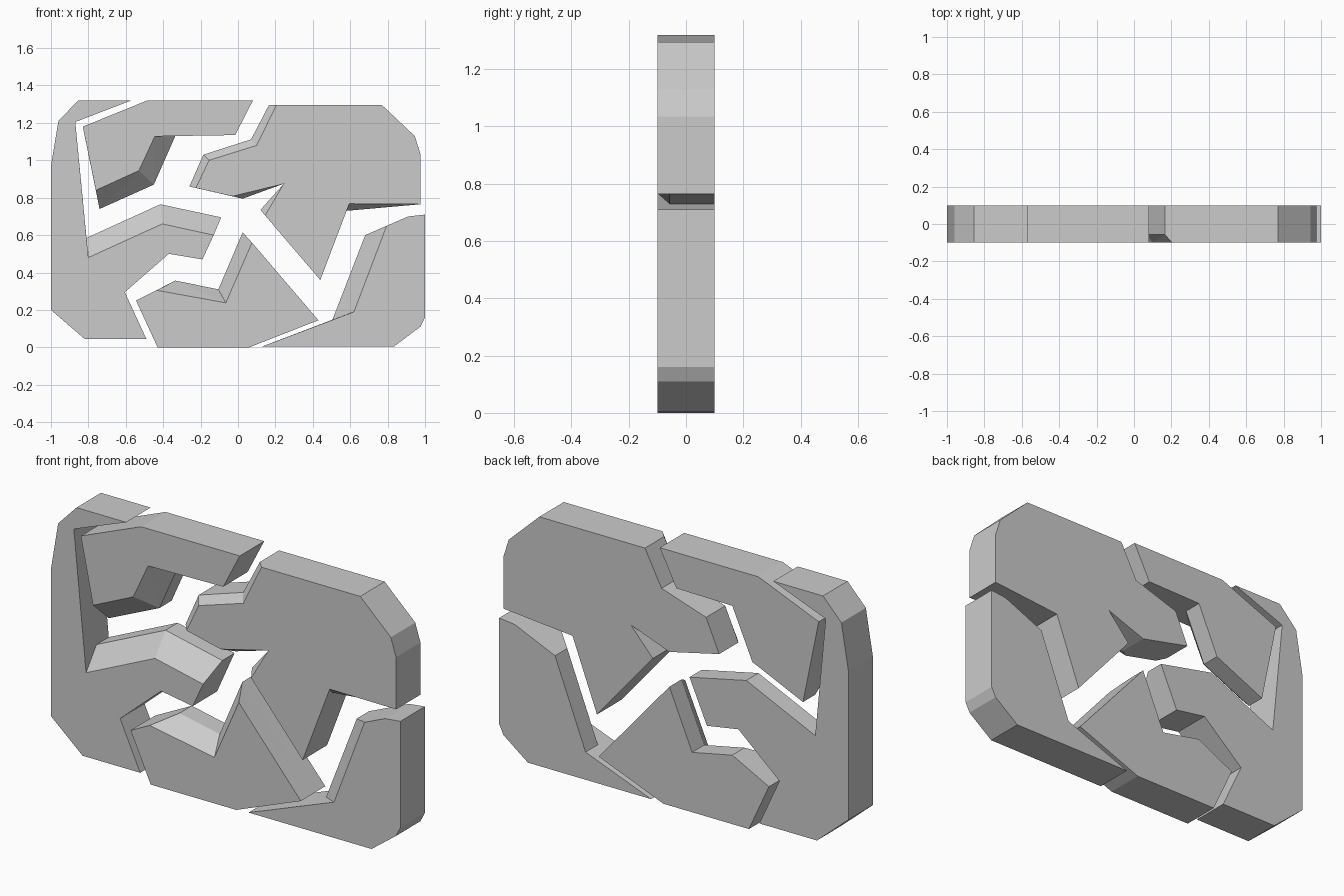
import bpy
import bmesh

BACK, FRONT = 0.1, -0.1


def slab(name, outline, cut, mid):
    """Prism from mid to the back; front corners listed in cut are pulled in to form chamfers."""
    bm = bmesh.new()
    front = [cut.get(i, p) for i, p in enumerate(outline)]
    rings = [[bm.verts.new((x, y, z)) for x, z in pts]
             for y, pts in ((FRONT, front), (mid, outline), (BACK, outline))]
    n = len(outline)
    bm.faces.new(rings[0])
    bm.faces.new(rings[2][::-1])
    for a, b in zip(rings, rings[1:]):
        for i in range(n):
            j = (i + 1) % n
            bm.faces.new((a[i], b[i], b[j], a[j]))
    bmesh.ops.recalc_face_normals(bm, faces=bm.faces[:])
    bmesh.ops.triangulate(bm, faces=[f for f in bm.faces if len(f.verts) > 3])
    mesh = bpy.data.meshes.new(name)
    bm.to_mesh(mesh)
    bm.free()
    obj = bpy.data.objects.new(name, mesh)
    bpy.context.collection.objects.link(obj)
    return obj


# Left shard with the arm reaching to the middle
slab("left_shard",
     [(-0.57, 1.32), (-0.855, 1.32), (-0.96, 1.21), (-1, 0.97), (-1, 0.20),
      (-0.82, 0.045), (-0.49, 0.045), (-0.605, 0.295), (-0.37, 0.50),
      (-0.19, 0.47), (-0.09, 0.695), (-0.415, 0.765), (-0.81, 0.585), (-0.87, 1.205)],
     {10: (-0.13, 0.60), 11: (-0.405, 0.66), 12: (-0.80, 0.48)}, 0.0)

# Hooked shard at the upper left
slab("upper_left_shard",
     [(0.08, 1.32), (-0.485, 1.32), (-0.83, 1.18), (-0.74, 0.74),
      (-0.45, 0.87), (-0.335, 1.13), (-0.015, 1.135)],
     {3: (-0.76, 0.84), 4: (-0.53, 0.945), 5: (-0.445, 1.128)}, 0.0)

# Large shard at the upper right with a notch and a spike
slab("upper_right_shard",
     [(0.165, 1.295), (0.77, 1.295), (0.945, 1.13), (0.975, 1.035), (0.975, 0.765),
      (0.58, 0.73), (0.44, 0.36), (0.12, 0.735), (0.245, 0.875), (0.025, 0.795),
      (-0.26, 0.86), (-0.185, 1.03), (0.07, 1.112)],
     {0: (0.205, 1.295), 5: (0.595, 0.768), 7: (0.145, 0.705), 9: (-0.03, 0.808),
      10: (-0.225, 0.852), 11: (-0.155, 1.0), 12: (0.10, 1.08)}, -0.057)

# Corner shard at the lower right
slab("lower_right_shard",
     [(1, 0.71), (1, 0.16), (0.975, 0.11), (0.835, 0.005), (0.13, 0.005),
      (0.505, 0.148), (0.68, 0.60), (0.91, 0.70)],
     {5: (0.62, 0.19), 6: (0.795, 0.65)}, 0.0)

# Bottom shard rising to a peak
slab("bottom_shard",
     [(-0.43, 0), (0.06, 0), (0.43, 0.145), (0.025, 0.615),
      (-0.105, 0.31), (-0.335, 0.357), (-0.545, 0.25)],
     {3: (0.075, 0.56), 4: (-0.065, 0.238), 5: (-0.435, 0.305)}, 0.0)
